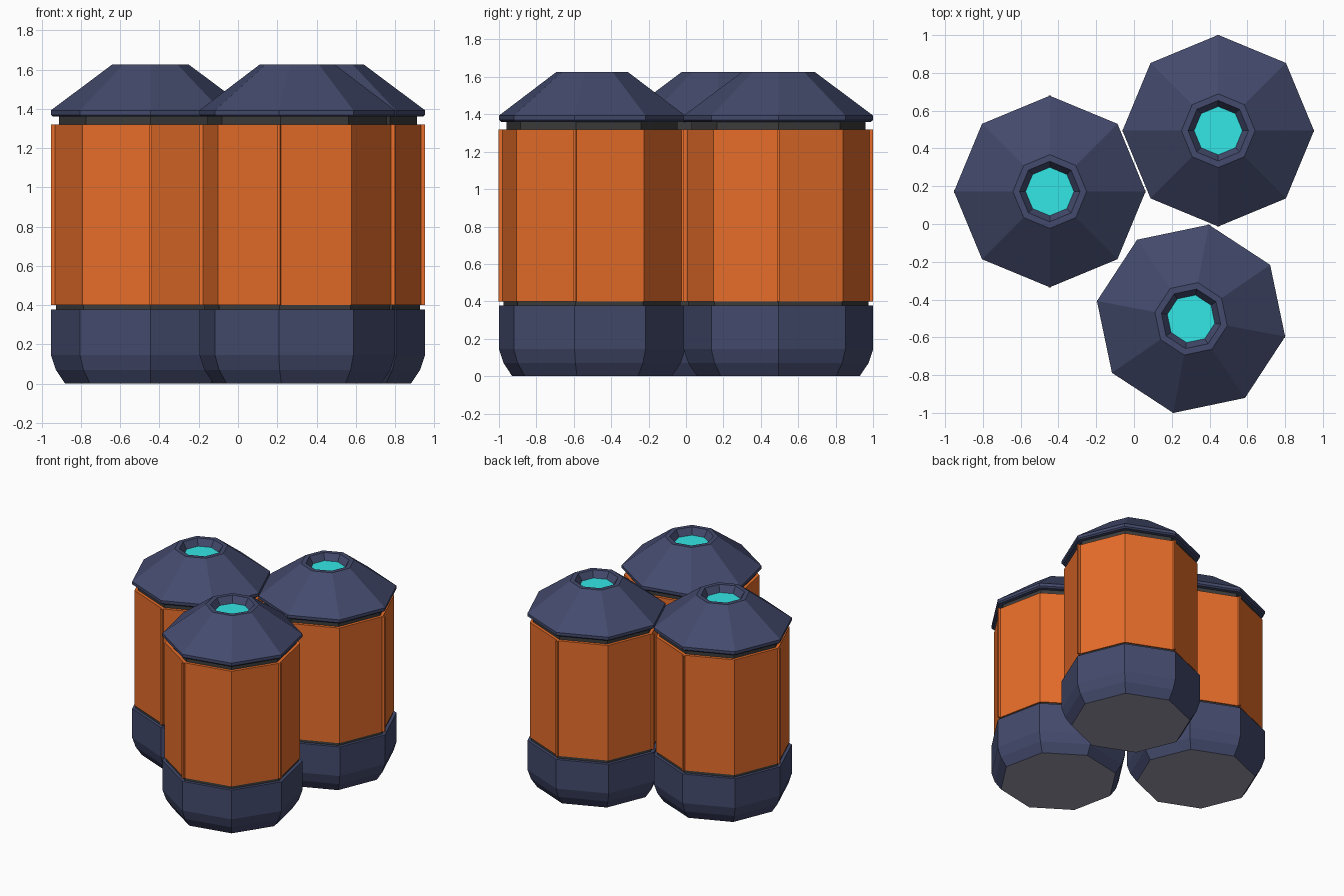
import bpy, bmesh, math
from mathutils import Vector, Matrix

if "Cube" in bpy.data.objects:
    bpy.data.objects.remove(bpy.data.objects["Cube"])

SIDES = 8
R = 0.507


def material(name, srgb):
    lin = [c / 12.92 if c <= 0.04045 else ((c + 0.055) / 1.055) ** 2.4 for c in srgb]
    m = bpy.data.materials.new(name)
    m.diffuse_color = (*lin, 1.0)
    m.use_nodes = True
    m.node_tree.nodes["Principled BSDF"].inputs["Base Color"].default_value = m.diffuse_color
    return m


NAVY = material("navy casing", (0.265, 0.29, 0.425))
ORANGE = material("orange panel", (0.91, 0.43, 0.165))
DARK = material("dark core", (0.235, 0.235, 0.24))
GREY = material("underside grey", (0.62, 0.61, 0.68))
CYAN = material("cyan light", (0.2, 0.9, 0.9))


def corner(i, r, z):
    a = math.tau * i / SIDES
    return Vector((r * math.cos(a), r * math.sin(a), z))


def finish(name, bm, place, *mats):
    bmesh.ops.recalc_face_normals(bm, faces=bm.faces)
    me = bpy.data.meshes.new(name)
    bm.to_mesh(me)
    bm.free()
    ob = bpy.data.objects.new(name, me)
    for m in mats:
        me.materials.append(m)
    ob.matrix_world = place
    bpy.context.collection.objects.link(ob)
    return ob


def turned(name, profile, place, *mats, cap_first=0, cap_last=0):
    """Octagonal solid from (radius, z) points; caps may use another material slot."""
    bm = bmesh.new()
    rings = [[bm.verts.new(corner(i, r, z)) for i in range(SIDES)] for r, z in profile]
    for a, b in zip(rings, rings[1:]):
        for i in range(SIDES):
            j = (i + 1) % SIDES
            bm.faces.new((a[i], a[j], b[j], b[i]))
    for ring, slot in ((rings[0], cap_first), (rings[-1], cap_last)):
        bm.faces.new(ring).material_index = slot
    return finish(name, bm, place, *mats)


def rib(name, k, place):
    """Thin upright fin on every second corner of the orange body."""
    bm = bmesh.new()
    bmesh.ops.create_cube(bm, size=1, matrix=(
        Matrix.Rotation(k * math.pi / 2, 4, 'Z')
        @ Matrix.Translation((R - 0.025, 0, 0.86))
        @ Matrix.Diagonal((0.05, 0.014, 0.92, 1))))
    finish(name, bm, place, ORANGE)


def canister(tag, x, y, turn):
    place = Matrix.Translation((x, y, 0)) @ Matrix.Rotation(math.radians(turn), 4, 'Z')
    # rounded foot with grey underside
    turned(tag + "_base", [(0.435, 0), (0.482, 0.07), (R, 0.145), (R, 0.378)],
           place, NAVY, GREY, cap_first=1)
    # dark grooves below and above the body
    turned(tag + "_lower_groove", [(0.482, 0.37), (0.482, 0.41)], place, DARK)
    turned(tag + "_upper_groove", [(0.465, 1.31), (0.465, 1.37)], place, DARK)
    # orange body with four corner ribs
    turned(tag + "_body", [(0.490, 0.40), (0.490, 1.32)], place, ORANGE)
    for k in range(4):
        rib(f"{tag}_rib_{k + 1}", k, place)
    # sloped lid with recessed light
    turned(tag + "_lid", [(0.465, 1.36), (0.495, 1.36), (R, 1.37), (R, 1.393),
                          (0.195, 1.626), (0.16, 1.626), (0.128, 1.575)],
           place, NAVY, CYAN, cap_last=1)


canister("left_canister", -0.446, 0.172, 0)
canister("back_canister", 0.446, 0.494, 0)
canister("front_canister", 0.302, -0.502, -10.7)
